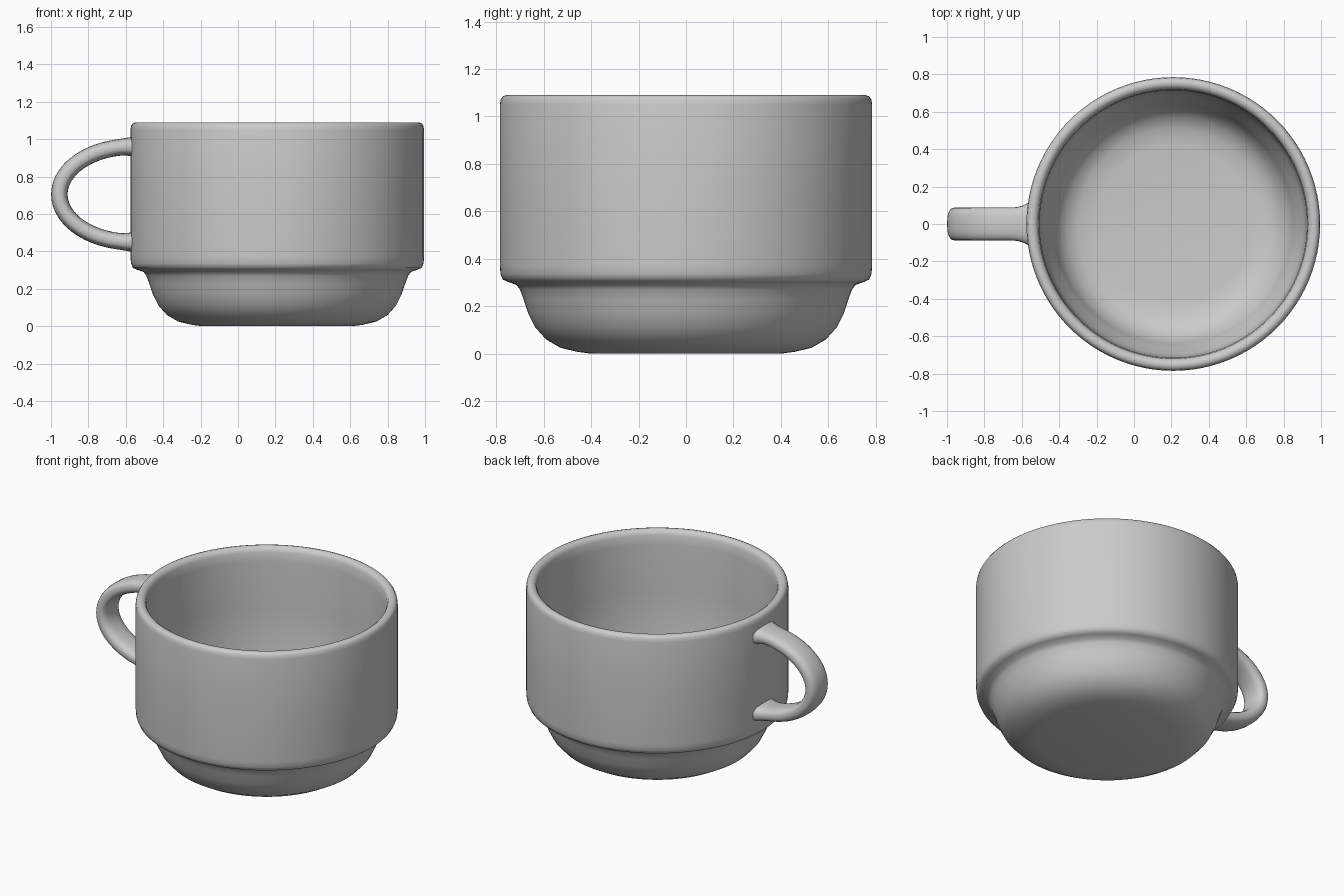
import bpy, bmesh
from math import sin, cos, pi, copysign
from mathutils import Vector

cube = bpy.data.objects.get("Cube")
if cube:
    bpy.data.objects.remove(cube, do_unlink=True)

# Glazed ceramic, one colour for everything
glaze = bpy.data.materials.new("grey ceramic")
glaze.use_nodes = True
COLOUR = (0.6, 0.6, 0.6, 1)
glaze.diffuse_color = COLOUR
glaze.node_tree.nodes["Principled BSDF"].inputs["Base Color"].default_value = COLOUR

CUP_X = 0.21


def finish(name, bm):
    bmesh.ops.recalc_face_normals(bm, faces=bm.faces)
    mesh = bpy.data.meshes.new(name)
    bm.to_mesh(mesh)
    bm.free()
    mesh.materials.append(glaze)
    mesh.shade_smooth()
    obj = bpy.data.objects.new(name, mesh)
    bpy.context.collection.objects.link(obj)
    return obj


def bridge(bm, rings):
    for a, b in zip(rings, rings[1:]):
        n = len(a)
        for i in range(n):
            j = (i + 1) % n
            bm.faces.new((a[i], a[j], b[j], b[i]))


def lathe(name, profile, x, sides=96):
    """Turn a (radius, height) profile about a vertical axis, closing both ends."""
    bm = bmesh.new()
    turns = [2 * pi * i / sides for i in range(sides)]
    rings = [[bm.verts.new((x + r * cos(t), r * sin(t), z)) for t in turns]
             for r, z in profile]
    bridge(bm, rings)
    bm.faces.new(rings[0])
    bm.faces.new(rings[-1])
    return finish(name, bm)


# Cup body: foot, stacking step, straight wall, rounded rim, then the inside
outside = [(0.40, 0.0), (0.46, 0.008), (0.53, 0.025), (0.59, 0.06), (0.635, 0.11),
           (0.665, 0.17), (0.685, 0.23), (0.70, 0.27), (0.715, 0.29), (0.75, 0.302),
           (0.772, 0.312), (0.782, 0.335), (0.785, 0.37), (0.785, 0.70), (0.785, 1.05)]
rim = [(0.781, 1.072), (0.772, 1.085), (0.757, 1.09), (0.742, 1.088),
       (0.728, 1.078), (0.72, 1.06)]
inside = [(0.715, 1.0), (0.715, 0.7), (0.71, 0.42), (0.695, 0.35), (0.66, 0.29),
          (0.64, 0.22), (0.615, 0.16), (0.57, 0.11), (0.51, 0.08), (0.42, 0.068)]
lathe("cup_body", outside + rim + inside, CUP_X)


# Handle: rounded flat section swept along half an ellipse, flaring into the wall
def handle(name, steps=40, sides=24):
    start_x, mid_z, reach, rise = -0.565, 0.705, 0.39, 0.255
    bm = bmesh.new()
    rings = []
    for s in range(-2, steps + 3):
        t = pi * min(max(s / steps, 0), 1)
        extra = 0.015 * max(-s, s - steps, 0)
        centre = Vector((start_x - reach * sin(t) + extra, 0, mid_z + rise * cos(t)))
        out = Vector((-sin(t) / reach, 0, cos(t) / rise)).normalized()
        flare = max(0, 1 - (start_x + 0.015 - centre.x) / 0.10) ** 2
        half_width, half_depth = 0.088 + 0.035 * flare, 0.044 + 0.012 * flare
        ring = []
        for k in range(sides):
            a = 2 * pi * k / sides
            u, v = (copysign(abs(f) ** 0.75, f) for f in (cos(a), sin(a)))
            point = centre + out * half_depth * v
            ring.append(bm.verts.new((point.x, half_width * u, point.z)))
        rings.append(ring)
    bridge(bm, rings)
    bm.faces.new(rings[0])
    bm.faces.new(rings[-1])
    return finish(name, bm)


handle("handle")
